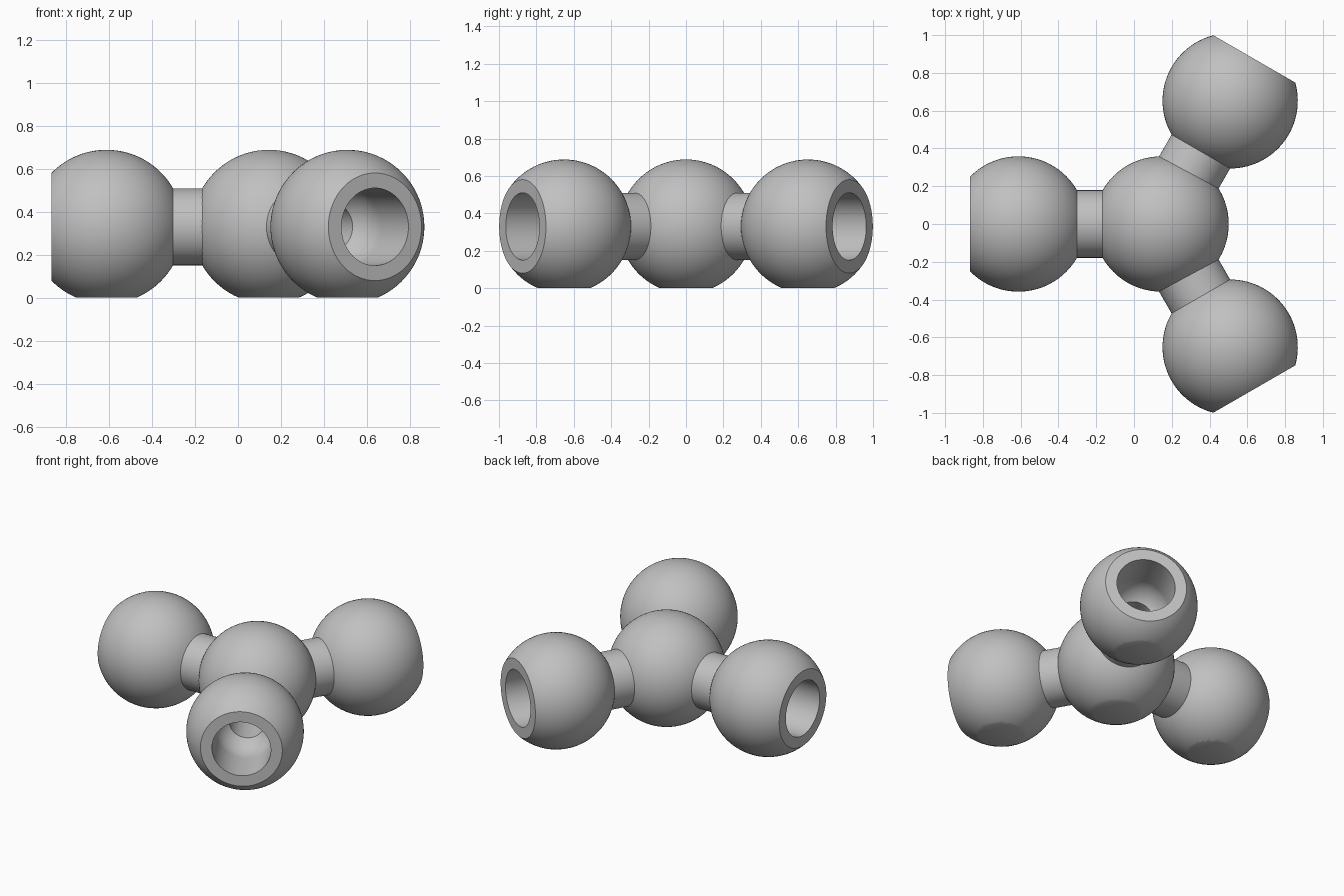
import bpy, bmesh, math
from mathutils import Matrix, Vector

cube = bpy.data.objects.get("Cube")
if cube:
    bpy.data.objects.remove(cube, do_unlink=True)

R = 0.358          # ball radius
Z = 0.33           # height of all centres
NECK = 0.179       # neck outer radius
BORE = 0.18        # socket radius
TUBE = 0.11        # passage radius
CUT = 0.256        # socket face distance from ball centre
HUB_X = 0.1435

grey = bpy.data.materials.new("plain grey")
grey.use_nodes = True
COLOUR = (0.53, 0.53, 0.53, 1)
grey.diffuse_color = COLOUR
grey.node_tree.nodes["Principled BSDF"].inputs["Base Color"].default_value = COLOUR


def finish(name, bm):
    """Turn a bmesh into a linked object with the grey material."""
    bmesh.ops.recalc_face_normals(bm, faces=bm.faces[:])
    mesh = bpy.data.meshes.new(name)
    bm.to_mesh(mesh)
    bm.free()
    mesh.materials.append(grey)
    obj = bpy.data.objects.new(name, mesh)
    bpy.context.collection.objects.link(obj)
    return obj


def flatten_base(bm):
    """Slice the underside off at ground level and close it."""
    cut = bmesh.ops.bisect_plane(bm, geom=bm.verts[:] + bm.edges[:] + bm.faces[:],
                                 plane_co=(0, 0, 0), plane_no=(0, 0, 1), clear_inner=True)
    edges = [g for g in cut["geom_cut"] if isinstance(g, bmesh.types.BMEdge)]
    bmesh.ops.edgeloop_fill(bm, edges=edges)


def smooth(obj):
    bpy.ops.object.select_all(action='DESELECT')
    obj.select_set(True)
    bpy.context.view_layer.objects.active = obj
    bpy.ops.object.shade_smooth_by_angle(angle=math.radians(25))


def arc(radius, a0, a1, n):
    return [(radius * math.cos(a0 + (a1 - a0) * i / n),
             radius * math.sin(a0 + (a1 - a0) * i / n)) for i in range(n + 1)]


# Closed half-section of an arm: (distance along axis, radius)
profile = arc(R, math.acos(CUT / R), math.pi - math.asin(NECK / R), 36)
profile += [(-0.45, NECK), (-0.45, TUBE)]
profile += arc(BORE, math.pi - math.asin(TUBE / BORE), math.pi / 2, 14)
profile += [(CUT, BORE)]


def make_arm(name, matrix):
    """Ball with a round socket, and a hollow neck, turned on a lathe."""
    bm = bmesh.new()
    verts = [bm.verts.new((x, 0, r)) for x, r in profile]
    edges = [bm.edges.new((v, verts[(i + 1) % len(verts)])) for i, v in enumerate(verts)]
    bmesh.ops.spin(bm, geom=verts + edges, cent=(0, 0, 0), axis=(1, 0, 0),
                   angle=math.tau, steps=72, use_duplicate=False)
    bmesh.ops.remove_doubles(bm, verts=bm.verts[:], dist=1e-5)
    bm.transform(matrix)
    flatten_base(bm)
    smooth(finish(name, bm))


def make_cutter(matrix):
    """Cylinder that carries the passage on into the hub."""
    bm = bmesh.new()
    bmesh.ops.create_cone(bm, cap_ends=True, segments=48, radius1=TUBE - 0.001,
                          radius2=TUBE - 0.001, depth=0.4)
    bm.transform(matrix @ Matrix.Translation((-0.56, 0, 0)) @ Matrix.Rotation(math.pi / 2, 4, 'Y'))
    obj = finish("passage_cutter", bm)
    obj.hide_render = True
    return obj


# Central hub
bm = bmesh.new()
bmesh.ops.create_uvsphere(bm, u_segments=72, v_segments=40, radius=R)
bm.transform(Matrix.Translation((HUB_X, 0, Z)))
flatten_base(bm)
hub = finish("hub", bm)
bpy.context.view_layer.objects.active = hub

# Three arms, a third of a turn apart
for name, x, y, turn in (("right_arm", -0.612, 0, 180),
                         ("left_back_arm", 0.509, 0.652, 60),
                         ("left_front_arm", 0.509, -0.652, -60)):
    place = Matrix.Translation(Vector((x, y, Z))) @ Matrix.Rotation(math.radians(turn), 4, 'Z')
    make_arm(name, place)
    cutter = make_cutter(place)
    mod = hub.modifiers.new("passage", 'BOOLEAN')
    mod.operation, mod.solver, mod.object = 'DIFFERENCE', 'EXACT', cutter
    bpy.context.view_layer.objects.active = hub
    bpy.ops.object.modifier_apply(modifier=mod.name)
    bpy.data.objects.remove(cutter, do_unlink=True)

smooth(hub)
